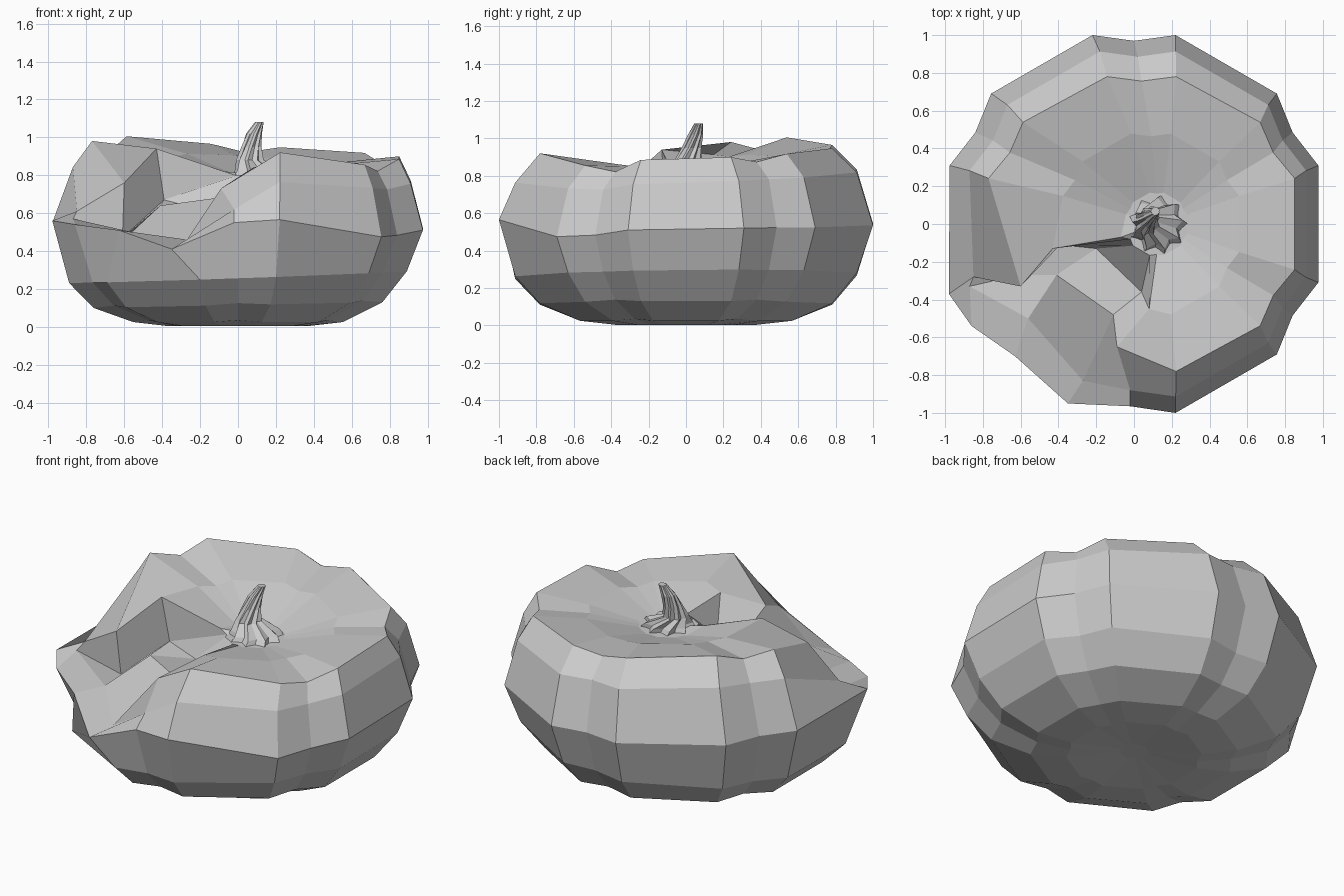
import bpy
import bmesh
from math import radians, cos, sin
from mathutils import Vector

default_cube = bpy.data.objects.get("Cube")
if default_cube:
    bpy.data.objects.remove(default_cube, do_unlink=True)

# One plain material for the whole gourd
clay = bpy.data.materials.new("light grey clay")
clay.use_nodes = True
clay_colour = (0.6, 0.6, 0.6, 1)
clay.diffuse_color = clay_colour
clay.node_tree.nodes["Principled BSDF"].inputs["Base Color"].default_value = clay_colour


def loft(name, sections):
    """Skin a stack of closed sections and cap both ends."""
    mesh_builder = bmesh.new()
    loops = [[mesh_builder.verts.new(point) for point in section] for section in sections]
    for lower, upper in zip(loops, loops[1:]):
        count = len(lower)
        for index in range(count):
            following = (index + 1) % count
            mesh_builder.faces.new((lower[index], lower[following],
                                    upper[following], upper[index]))
    for end in (loops[0], loops[-1]):
        cap = mesh_builder.faces.new(end)
        bmesh.ops.poke(mesh_builder, faces=[cap])
    bmesh.ops.recalc_face_normals(mesh_builder, faces=mesh_builder.faces)
    mesh = bpy.data.meshes.new(name)
    mesh_builder.to_mesh(mesh)
    mesh_builder.free()
    mesh.materials.append(clay)
    part = bpy.data.objects.new(name, mesh)
    bpy.context.collection.objects.link(part)
    return part


# Six broad lobes: each groove column has a lobe edge on either side
columns = []
for groove in range(30, 390, 60):
    for offset in (-12.4, 0, 12.4):
        columns.append((radians(groove + offset), offset == 0))


def body_ring(radius, height, centre_x=0.0, depth=1.0, tilt_x=0.0, tilt_y=0.0,
              groove_drop=0.0):
    """One lobed ring, tilted a little so the gourd sits unevenly."""
    ring = []
    for angle, is_groove in columns:
        reach = radius * (0.947 if is_groove else 1)
        x = centre_x + reach * cos(angle)
        y = depth * reach * sin(angle)
        z = height + tilt_x * x + tilt_y * y
        ring.append(Vector((x, y, z - groove_drop * is_groove)))
    return ring


# Profile from the underside, over the shoulder, into the hollow by the stem
rings = {
    "base_centre": body_ring(0.08, 0.03),
    "base": body_ring(0.38, 0.003),
    "underside": body_ring(0.58, 0.025, groove_drop=-0.01),
    "lower_curve": body_ring(0.8, 0.115, tilt_x=0.02, groove_drop=-0.01),
    "lower_side": body_ring(0.935, 0.265, tilt_x=0.035, tilt_y=0.01),
    "equator": body_ring(1.024, 0.54, tilt_x=-0.02),
    "upper_side": body_ring(0.935, 0.8, centre_x=0.02, tilt_x=-0.04, tilt_y=0.03),
    "shoulder": body_ring(0.85, 0.935, centre_x=0.04, depth=0.94, tilt_x=-0.05,
                          tilt_y=0.03, groove_drop=0.035),
    "crown": body_ring(0.49, 0.89, centre_x=0.09, tilt_x=-0.05, tilt_y=0.03,
                       groove_drop=0.01),
    "hollow": body_ring(0.17, 0.8, centre_x=0.12),
}

# Uneven heights on the front-left and back-right lobes
uneven_heights = (
    ("equator", {14: 0.03, 15: -0.05, 16: -0.04, 17: -0.01}),
    ("upper_side", {6: 0.02, 15: -0.02, 16: -0.03}),
    ("shoulder", {6: 0.025, 14: 0.02, 15: -0.03, 16: -0.03}),
)
for ring_name, shifts in uneven_heights:
    for column, shift in shifts.items():
        rings[ring_name][column].z += shift

# Caved-in front corner: rim, undercut wall, floor and far edge of the dent
first_dent_column = 9
dent = {
    "equator": ((-0.98, -0.37, 0.56), (-0.86, -0.54, 0.54), (-0.63, -0.7, 0.51),
                (-0.35, -0.95, 0.41), (-0.02, -0.965, 0.55)),
    "upper_side": ((-0.85, -0.28, 0.61), (-0.87, -0.33, 0.57), (-0.56, -0.5, 0.5),
                   (-0.27, -0.83, 0.46), (-0.02, -0.88, 0.62)),
    "shoulder": ((-0.6, -0.33, 0.76), (-0.61, -0.27, 0.47), (-0.41, -0.27, 0.64),
                 (-0.11, -0.48, 0.68), (-0.09, -0.65, 0.73)),
    "crown": ((-0.43, -0.13, 0.94), (-0.39, -0.11, 0.67), (-0.2, -0.13, 0.62),
              (0.04, -0.36, 0.62), (0.08, -0.45, 0.84)),
    "hollow": ((-0.07, -0.07, 0.82),),
}
for ring_name, points in dent.items():
    for step, point in enumerate(points):
        rings[ring_name][first_dent_column + step] = Vector(point)

loft("gourd_body", list(rings.values()))


# Fluted, twisting stem that flares where it meets the body
flutes = 9


def stem_section(centre, radius, depth, twist):
    section = []
    for index in range(flutes * 2):
        angle = radians(twist) + radians(180 / flutes) * index
        reach = radius * (depth if index % 2 else 1)
        section.append(Vector(centre) + Vector((cos(angle), sin(angle), 0)) * reach)
    return section


loft("stem", [
    stem_section((0.13, -0.01, 0.78), 0.17, 0.75, 0),
    stem_section((0.12, 0.0, 0.825), 0.14, 0.75, 8),
    stem_section((0.065, 0.01, 0.88), 0.075, 0.75, 20),
    stem_section((0.07, 0.03, 0.95), 0.054, 0.78, 35),
    stem_section((0.085, 0.05, 1.02), 0.042, 0.8, 50),
    stem_section((0.113, 0.068, 1.08), 0.024, 0.85, 60),
])
